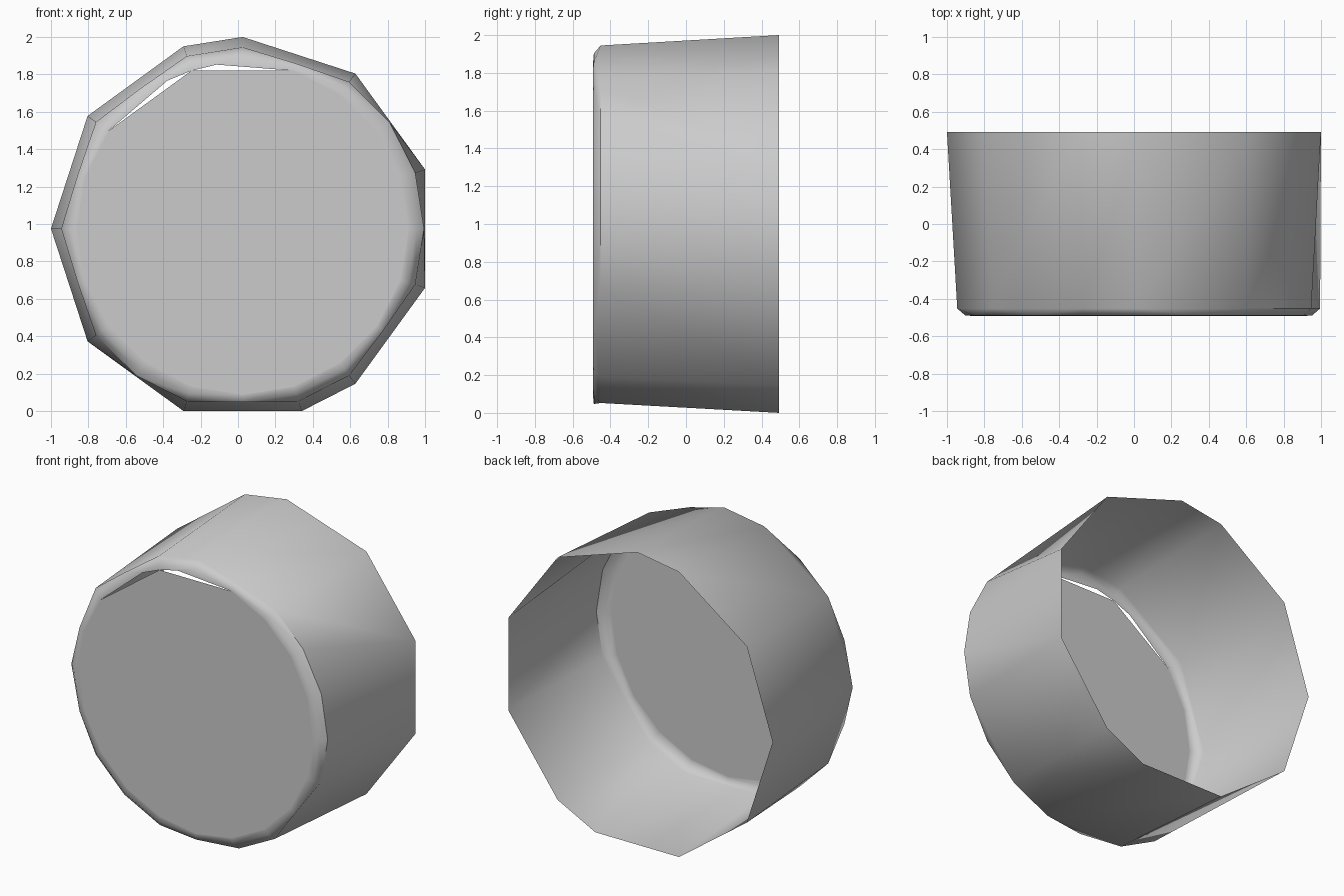
import bpy, bmesh, math

if "Cube" in bpy.data.objects:
    bpy.data.objects.remove(bpy.data.objects["Cube"])

CX, CZ = 0.025, 0.975          # centre of the round shell

grey = bpy.data.materials.new("light grey")
grey.diffuse_color = (0.6, 0.6, 0.6, 1)
grey.use_nodes = True
grey.node_tree.nodes["Principled BSDF"].inputs["Base Color"].default_value = grey.diffuse_color

# vertex angles (degrees) of each ring
STEPS = list(range(-180, 180, 18))
RIM = [-180, -144, -108, -72, -54, -18, 18, 54, 90, 108, 144]
SHOULDER = sorted(RIM + [-126, 0, 36])
LIP = sorted([a for a in STEPS if a not in (90, 126)] + [99, 117])
DISC = [a for a in STEPS if a not in (90, 126)]


def ring(bm, angles, radius, y):
    vs = [bm.verts.new((CX + radius * math.cos(math.radians(a)), y,
                        CZ + radius * math.sin(math.radians(a)))) for a in angles]
    return list(zip(angles, vs)) + [(angles[0] + 360, vs[0])]


def bridge(bm, back, front):
    """Join two rings with different vertex counts, walking round by angle."""
    i = j = 0
    while i < len(back) - 1 or j < len(front) - 1:
        na = back[i + 1][0] if i < len(back) - 1 else 999
        nb = front[j + 1][0] if j < len(front) - 1 else 999
        b, f = back[i][1], front[j][1]
        if na == nb:
            bm.faces.new((b, f, front[j + 1][1], back[i + 1][1]))
            i, j = i + 1, j + 1
        elif na < nb:
            bm.faces.new((b, f, back[i + 1][1]))
            i += 1
        else:
            bm.faces.new((b, f, front[j + 1][1]))
            j += 1


def finish(bm, name):
    for f in bm.faces:
        f.normal_update()
    me = bpy.data.meshes.new(name)
    bm.to_mesh(me)
    bm.free()
    ob = bpy.data.objects.new(name, me)
    bpy.context.collection.objects.link(ob)
    me.materials.append(grey)
    bpy.ops.object.select_all(action='DESELECT')
    ob.select_set(True)
    bpy.context.view_layer.objects.active = ob
    bpy.ops.object.shade_smooth_by_angle(angle=math.radians(40))


# tapered wall with rounded front shoulder, open at the back
bm = bmesh.new()
rim = ring(bm, RIM, 1.025, 0.492)
shoulder = ring(bm, SHOULDER, 0.97, -0.452)
bend = ring(bm, STEPS, 0.928, -0.488)
lip = ring(bm, LIP, 0.888, -0.492)
bridge(bm, rim, shoulder)
bridge(bm, shoulder, bend)
bridge(bm, bend, lip)
bmesh.ops.reverse_faces(bm, faces=[f for f in bm.faces if False])
finish(bm, "shell_wall")

# flat front disc, leaving slim gaps at the upper left
bm = bmesh.new()
disc = ring(bm, DISC, 0.888, -0.492)
bm.faces.new([v for a, v in disc[:-1]])
finish(bm, "front_disc")
